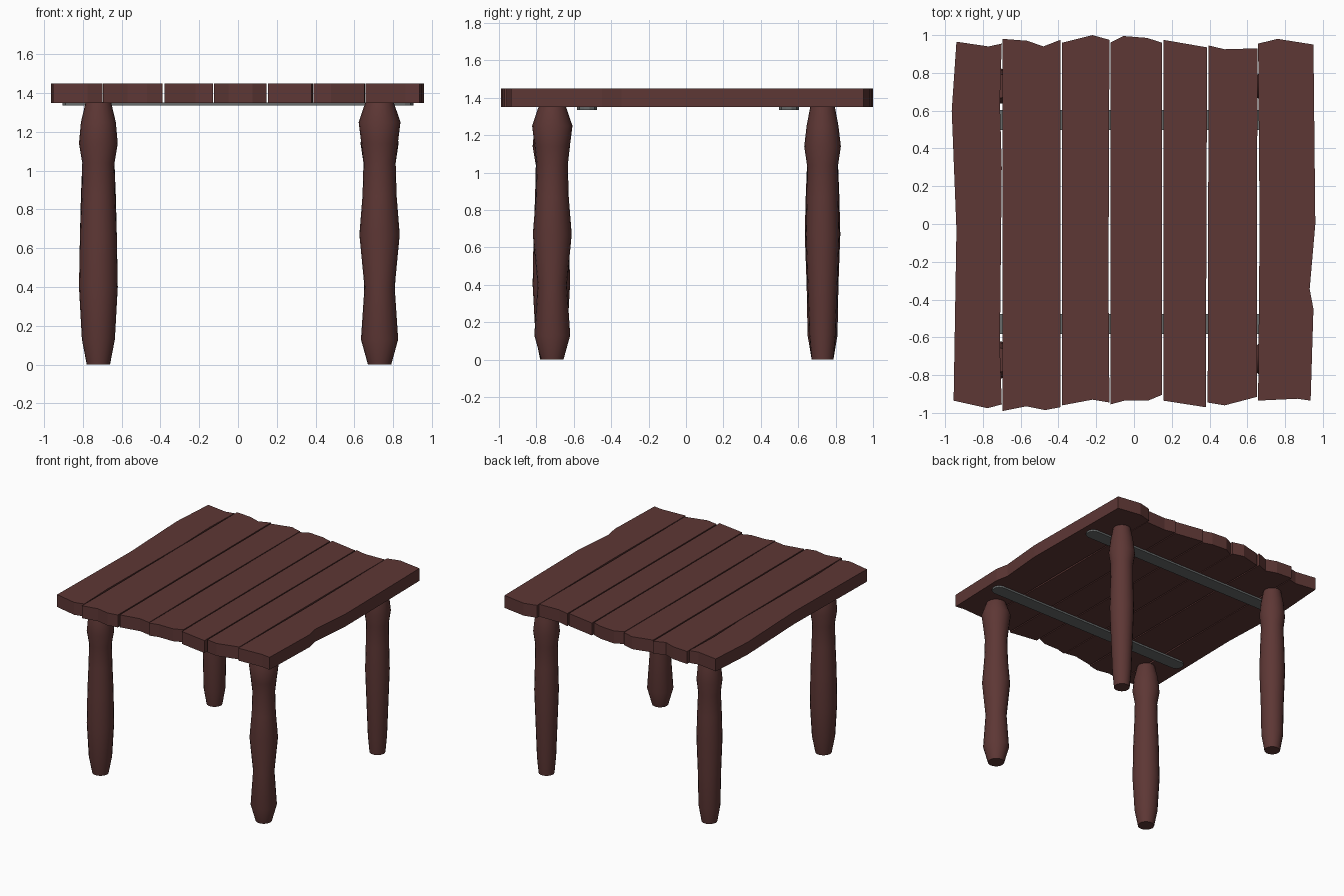
import bpy, bmesh, math

if "Cube" in bpy.data.objects:
    bpy.data.objects.remove(bpy.data.objects["Cube"])


def material(name, rgb):
    m = bpy.data.materials.new(name)
    m.diffuse_color = (*rgb, 1)
    m.use_nodes = True
    m.node_tree.nodes["Principled BSDF"].inputs["Base Color"].default_value = m.diffuse_color
    return m


wood = material("dark_wood", (0.11, 0.038, 0.035))
metal = material("dark_metal", (0.14, 0.15, 0.15))


def add_object(name, bm, mat):
    bmesh.ops.recalc_face_normals(bm, faces=bm.faces)
    mesh = bpy.data.meshes.new(name)
    bm.to_mesh(mesh)
    bm.free()
    mesh.materials.append(mat)
    obj = bpy.data.objects.new(name, mesh)
    bpy.context.collection.objects.link(obj)
    return obj


def slab(name, outline, z0, z1, mat):
    """Extrude a flat outline from z0 up to z1."""
    bm = bmesh.new()
    face = bm.faces.new([bm.verts.new((x, y, z0)) for x, y in outline])
    ext = bmesh.ops.extrude_face_region(bm, geom=[face])
    top = [g for g in ext["geom"] if isinstance(g, bmesh.types.BMVert)]
    bmesh.ops.translate(bm, verts=top, vec=(0, 0, z1 - z0))
    return add_object(name, bm, mat)


def turned_leg(name, x, y, radii, sides=20):
    """Stack rings of the given radii at the shared leg heights."""
    bm = bmesh.new()
    rings = []
    for z, r in zip(LEG_HEIGHTS, radii):
        rings.append([bm.verts.new((x + r * math.cos(math.tau * i / sides),
                                    y + r * math.sin(math.tau * i / sides), z))
                      for i in range(sides)])
    for a, b in zip(rings, rings[1:]):
        for i in range(sides):
            j = (i + 1) % sides
            bm.faces.new((a[i], a[j], b[j], b[i]))
    bm.faces.new(rings[0])
    bm.faces.new(rings[-1])
    obj = add_object(name, bm, wood)
    bpy.ops.object.select_all(action='DESELECT')
    obj.select_set(True)
    bpy.context.view_layer.objects.active = obj
    bpy.ops.object.shade_smooth_by_angle(angle=math.radians(35))


# Tabletop planks with rough, hand-cut outlines
PLANKS = [
    [(-.94, .965), (-.77, .94), (-.70, .955), (-.71, .65), (-.70, .3), (-.71, -.65),
     (-.70, -.955), (-.775, -.975), (-.955, -.935), (-.94, -.03), (-.965, .6)],
    [(-.695, .98), (-.565, .97), (-.48, .94), (-.39, .975),
     (-.39, -.97), (-.47, -.985), (-.57, -.965), (-.695, -.99)],
    [(-.38, .96), (-.22, 1), (-.13, .975), (-.135, -.3),
     (-.13, -.945), (-.22, -.93), (-.38, -.96)],
    [(-.125, .96), (-.055, .995), (.07, .985), (.147, .96),
     (.147, -.905), (.075, -.935), (-.05, -.935), (-.125, -.955)],
    [(.155, .975), (.387, .935), (.38, -.97), (.155, -.935)],
    [(.395, .945), (.48, .925), (.655, .93), (.65, 0),
     (.652, -.915), (.48, -.96), (.39, -.945)],
    [(.657, .955), (.76, .98), (.95, .95), (.96, 0), (.93, -.345), (.95, -.45),
     (.935, -.935), (.865, -.925), (.657, -.935), (.665, 0)],
]
for n, outline in enumerate(PLANKS, 1):
    slab(f"plank_{n}", outline, 1.35, 1.45, wood)

# Four turned legs, each with its own bulges
LEG_HEIGHTS = (0, .13, .40, .67, .87, 1.04, 1.14, 1.25, 1.355)
turned_leg("front_left_leg", -.72, -.72,
           (.06, .085, .10, .095, .087, .083, .10, .09, .065))
turned_leg("front_right_leg", .73, -.715,
           (.06, .096, .078, .104, .088, .083, .094, .108, .072))
turned_leg("back_left_leg", -.72, .73,
           (.058, .08, .085, .095, .09, .083, .095, .085, .065))
turned_leg("back_right_leg", .73, .73,
           (.058, .07, .08, .09, .085, .083, .098, .085, .065))

# Two metal straps under the planks
for name, y in (("front_strap", -.53), ("back_strap", .55)):
    ends = [(.86, -.053), (.89, -.04), (.905, -.015), (.905, .015), (.89, .04), (.86, .053)]
    outline = [(x, y + d) for x, d in ends] + [(-x, y - d) for x, d in ends]
    slab(name, outline, 1.335, 1.352, metal)
